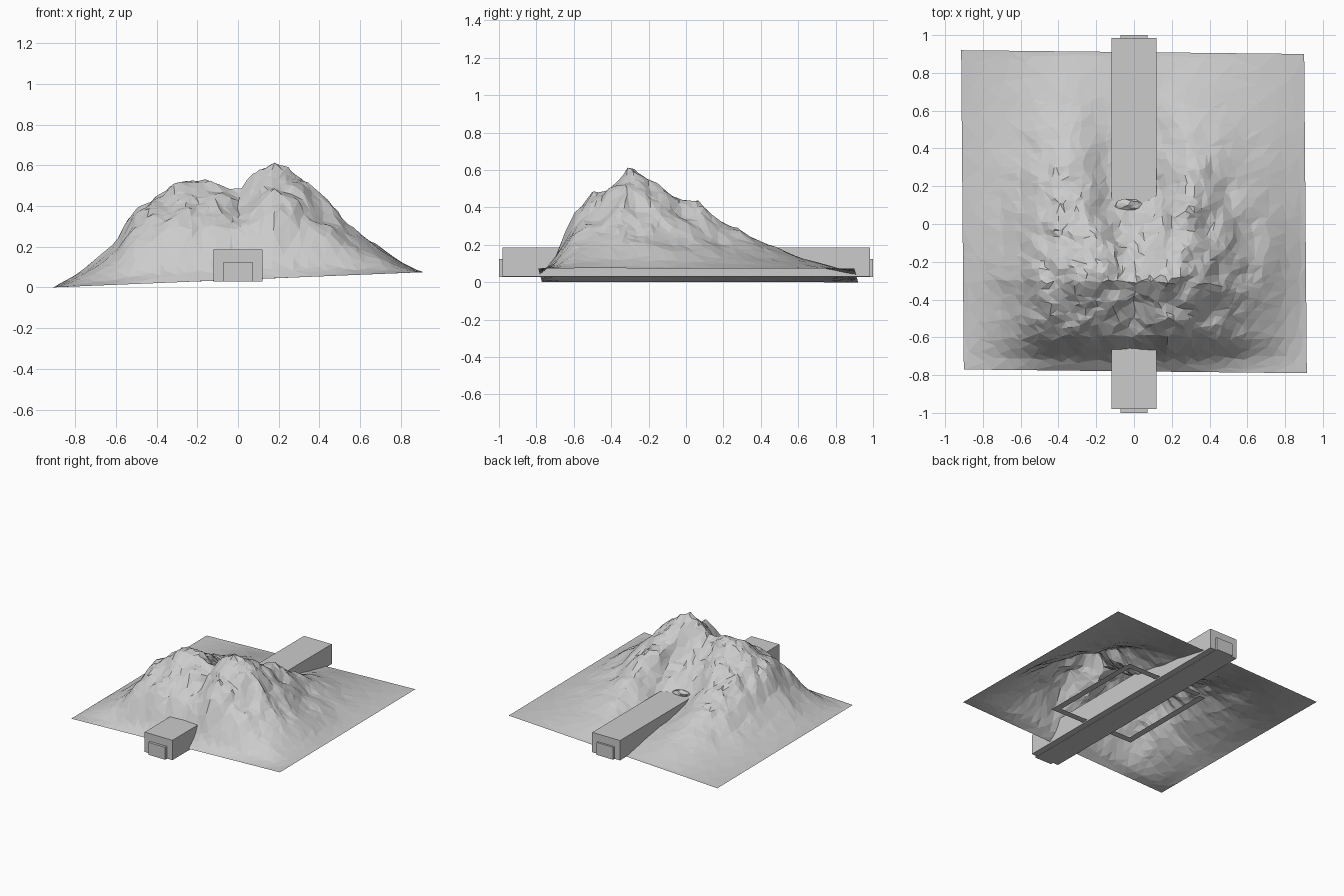
import bpy, bmesh, math, random
from mathutils import Vector, noise

if "Cube" in bpy.data.objects:
    bpy.data.objects.remove(bpy.data.objects["Cube"])

random.seed(4)


def make_object(name, bm):
    mesh = bpy.data.meshes.new(name)
    bm.to_mesh(mesh)
    bm.free()
    obj = bpy.data.objects.new(name, mesh)
    bpy.context.collection.objects.link(obj)
    return obj


def box(name, x0, x1, y0, y1, z0, z1):
    bm = bmesh.new()
    bmesh.ops.create_cube(bm, size=1)
    for v in bm.verts:
        v.co = Vector(((x0 + x1) / 2 + v.co.x * (x1 - x0),
                       (y0 + y1) / 2 + v.co.y * (y1 - y0),
                       (z0 + z1) / 2 + v.co.z * (z1 - z0)))
    return make_object(name, bm)


def curve(points, t):
    if t <= points[0][0]:
        return points[0][1]
    for (a, p), (b, q) in zip(points, points[1:]):
        if t <= b:
            return p + (q - p) * (t - a) / (b - a)
    return points[-1][1]


# Mountain profiles: skyline across x, ridge and central valley along y
SKYLINE = [(-.91, 0), (-.8, .055), (-.7, .12), (-.6, .21), (-.5, .37), (-.42, .43),
           (-.25, .49), (-.1, .485), (0, .445), (.1, .51), (.18, .57), (.28, .52),
           (.4, .4), (.5, .30), (.6, .205), (.7, .13), (.8, .055), (.9, 0)]
RIDGE = [(-.78, 0), (-.71, .12), (-.66, .32), (-.6, .54), (-.5, .73), (-.4, .87),
         (-.3, 1), (-.2, .93), (-.1, .83), (0, .72), (.1, .62), (.2, .53), (.3, .45),
         (.4, .35), (.5, .27), (.6, .19), (.75, .09), (.9, 0)]
VALLEY = [(-.3, 1), (-.2, .8), (-.1, .66), (0, .5), (.1, .31), (.2, .22), (.4, .16),
          (.6, .11), (.9, 0)]


def base_z(x):
    return .037 + .041 * x


def height(x, y):
    h = curve(SKYLINE, x) * curve(RIDGE, y)
    if y > -.3:
        width = .15 + .09 * min(1, (y + .3) / .6)
        w = math.exp(-(x / width) ** 4)
        h += (curve(SKYLINE, x) * curve(VALLEY, y) - h) * w
    rough = noise.fractal(Vector((x * 7, y * 7, 2.3)), 1.0, 2.0, 4)
    crag = min(1, h / .3) ** 1.3
    return base_z(x) + max(0, h + .045 * crag * rough)


# Mountain: jittered height field on a slightly skewed square
N = 64
bm = bmesh.new()
bmesh.ops.create_grid(bm, x_segments=N, y_segments=N, size=1)
for v in bm.verts:
    u, w = v.co.x, v.co.y
    x = .908 * u - .007 * w
    y = .065 + .845 * w - .01 * u
    if abs(u) < .97 and abs(w) < .97:
        x += random.uniform(-.011, .011)
        y += random.uniform(-.011, .011)
    edge = max(abs(u), abs(w)) > .999
    z = base_z(x) if edge else height(x, y)
    crag = min(1, max(0, z - .15) * 4)
    n = noise.noise_vector(Vector((x * 11, y * 11, 5)))
    v.co = (x + .025 * crag * n.x, y + .025 * crag * n.y, z)
low = min(v.co.z for v in bm.verts)
for v in bm.verts:
    v.co.z -= low
bmesh.ops.triangulate(bm, faces=bm.faces[:])
mountain = make_object("mountain", bm)
dec = mountain.modifiers.new("facets", 'DECIMATE')
dec.ratio = .3

# Tunnel casing and the narrower passage that pokes out at both ends
box("tunnel_casing", -.12, .12, -.98, .985, .03, .185)
box("tunnel_passage", -.072, .072, -1, 1, .028, .125)

# Narrow foundation strips hidden under the mountain
for name, x0, x1, y0, y1 in (("foundation_front", -.32, .41, -.42, -.37),
                             ("foundation_back", -.25, .40, .38, .43),
                             ("foundation_left", -.32, -.27, -.40, .40),
                             ("foundation_right", .36, .41, -.40, .40)):
    bm = bmesh.new()
    bm.faces.new([bm.verts.new((x, y, .04))
                  for x, y in ((x0, y0), (x0, y1), (x1, y1), (x1, y0))])
    make_object(name, bm)

# Loose rubble on top of the casing
bm = bmesh.new()
bmesh.ops.create_icosphere(bm, subdivisions=2, radius=1)
for v in bm.verts:
    k = random.uniform(.7, 1.1)
    v.co = Vector((-.03 + v.co.x * .075 * k, .1 + v.co.y * .04 * k, .19 + v.co.z * .03 * k))
make_object("rubble", bm)
